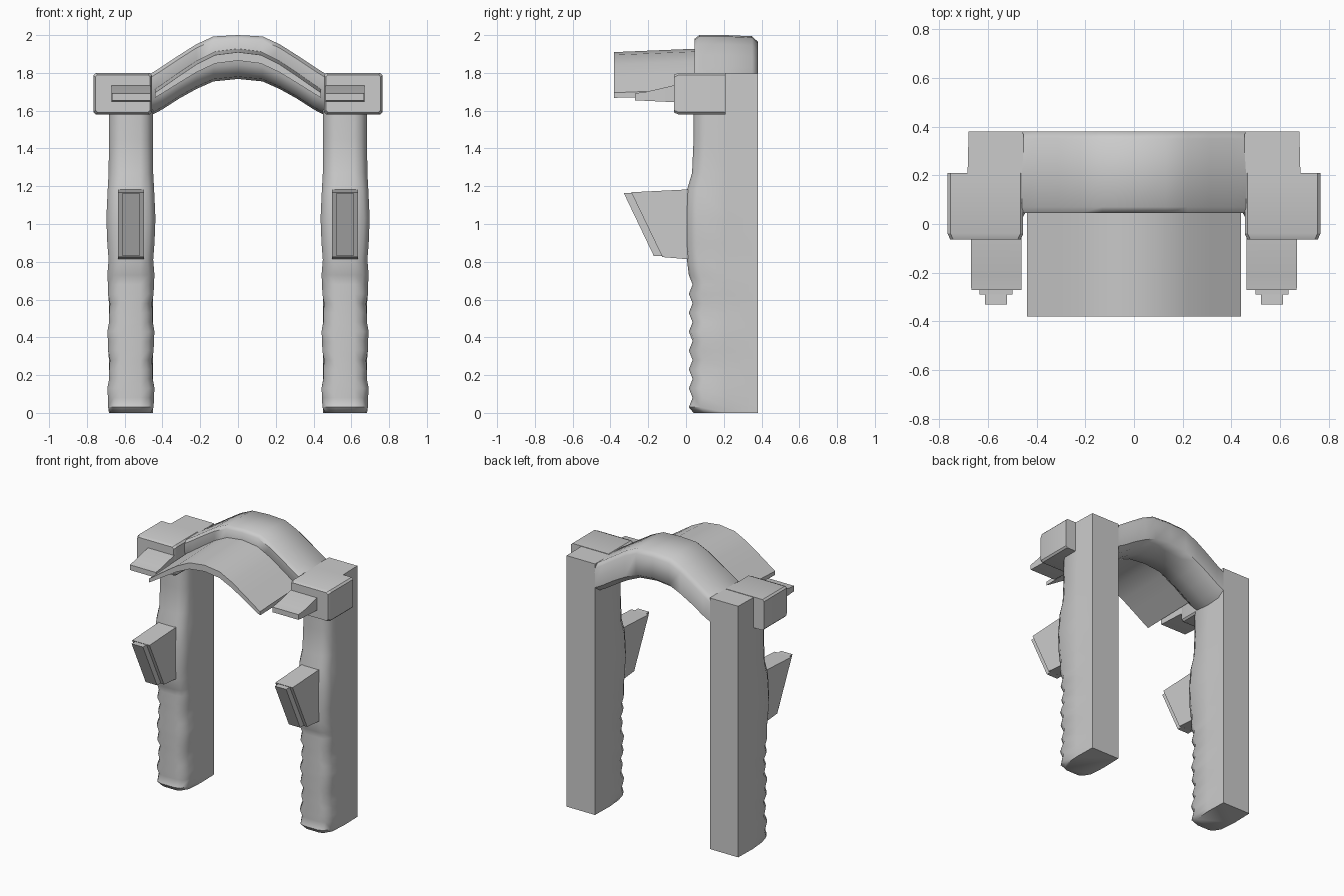
import bpy, bmesh, math

if "Cube" in bpy.data.objects:
    bpy.data.objects.remove(bpy.data.objects["Cube"])


def loft(name, rings, smooth=45, mirror=False):
    """Skin a list of equal-length point rings and cap both ends."""
    bm = bmesh.new()
    rows = [[bm.verts.new(p) for p in r] for r in rings]
    n = len(rows[0])
    for a, b in zip(rows, rows[1:]):
        for i in range(n):
            j = (i + 1) % n
            bm.faces.new((a[i], a[j], b[j], b[i]))
    bm.faces.new(rows[0])
    bm.faces.new(rows[-1])
    bmesh.ops.recalc_face_normals(bm, faces=bm.faces)
    me = bpy.data.meshes.new(name)
    bm.to_mesh(me)
    bm.free()
    ob = bpy.data.objects.new(name, me)
    bpy.context.collection.objects.link(ob)
    bpy.ops.object.select_all(action='DESELECT')
    bpy.context.view_layer.objects.active = ob
    ob.select_set(True)
    bpy.ops.object.shade_smooth_by_angle(angle=math.radians(smooth))
    if mirror:
        m = ob.modifiers.new("mirror", 'MIRROR')
        m.use_axis = (True, False, False)
    return ob


def rect_y(x0, x1, z0, z1, y, c=0.0):
    """Rectangle in the xz plane at depth y, with chamfered corners."""
    if c == 0:
        return [(x0, y, z0), (x1, y, z0), (x1, y, z1), (x0, y, z1)]
    return [(x0 + c, y, z0), (x1 - c, y, z0), (x1, y, z0 + c), (x1, y, z1 - c),
            (x1 - c, y, z1), (x0 + c, y, z1), (x0, y, z1 - c), (x0, y, z0 + c)]


# Legs: flat back, chamfered front, rippled grip below a swollen middle
CX = 0.567


def leg_ring(z, front, w, zb=None):
    half = [(0.112, 0.38), (0.116, 0.22), (w, front + 0.06), (w - 0.03, front + 0.012), (0.05, front)]
    pts = half + [(-x, y) for x, y in reversed(half)]
    return [(CX + x, y, z) for x, y in pts]


rings = [leg_ring(0.0, 0.04, 0.106)]
for k in range(15):
    z = 0.03 + k * 0.05
    ridge = k % 2 == 0
    side = 0.118 + 0.006 * math.cos((z - 0.4) * math.tau / 0.3)
    rings.append(leg_ring(z, 0.015 if ridge else 0.035, side + (0.002 if ridge else -0.002)))
for z, front, w in [(0.81, 0.005, 0.118), (0.90, 0.0, 0.125), (1.03, 0.0, 0.13), (1.18, 0.005, 0.123),
                    (1.27, 0.032, 0.118), (1.45, 0.04, 0.116), (1.60, 0.04, 0.116), (1.797, 0.04, 0.112)]:
    rings.append(leg_ring(z, front, w))
loft("leg", rings, 50, True)

# Corner cap wrapped round the outer front of each leg top
loft("corner_cap", [rect_y(0.465, 0.755, 1.59, 1.79, -0.063, 0.012),
                    rect_y(0.455, 0.765, 1.58, 1.80, -0.04, 0.012),
                    rect_y(0.455, 0.765, 1.58, 1.80, 0.21, 0.012)], 30, True)

# Ledge protruding forward from each cap
loft("cap_ledge", [rect_y(0.462, 0.668, 1.655, 1.692, -0.27),
                   rect_y(0.462, 0.67, 1.652, 1.70, -0.21),
                   rect_y(0.462, 0.67, 1.645, 1.735, -0.06),
                   rect_y(0.462, 0.67, 1.645, 1.735, 0.0)], 20, True)

# Wedge fin on each leg, with a raised front pad
def fin_ring(x, inset, front):
    return [(x, front + 0.165 + inset * 0.3, 0.825 + inset), (x, 0.05, 0.81 + inset),
            (x, 0.05, 1.185 - inset), (x, front, 1.168 - inset)]


loft("leg_fin", [fin_ring(0.498, 0.0, -0.29), fin_ring(0.635, 0.0, -0.29)], 30, True)
pad = lambda x: [(x, -0.17, 0.83), (x, -0.05, 0.83), (x, -0.20, 1.165), (x, -0.33, 1.165)]
loft("fin_pad", [pad(0.522), pad(0.612)], 30, True)

# Arch stations: x, outer height, inner height
half = [(0.0, 2.0, 1.768), (0.13, 1.993, 1.755), (0.22, 1.952, 1.715),
        (0.31, 1.895, 1.665), (0.40, 1.835, 1.607), (0.46, 1.797, 1.575)]
stations = [(-x, a, b) for x, a, b in reversed(half[1:])] + half
loft("arch", [[(x, 0.05, b + 0.075), (x, 0.045, a - 0.02), (x, 0.07, a), (x, 0.21, a), (x, 0.35, a - 0.006),
               (x, 0.38, a - 0.035), (x, 0.38, b + 0.05), (x, 0.33, b + 0.012), (x, 0.22, b), (x, 0.11, b + 0.012)]
              for x, a, b in stations], 55)

# Visor sheet following the arch
vis = [(0.0, 1.91, 1.865), (0.12, 1.895, 1.85), (0.22, 1.845, 1.803),
       (0.32, 1.778, 1.742), (0.40, 1.722, 1.692), (0.44, 1.695, 1.668)]
stations = [(-x, a, b) for x, a, b in reversed(vis[1:])] + vis
loft("visor", [[(x, -0.38, b), (x, -0.38, a), (x, 0.1, a + 0.02), (x, 0.1, b + 0.01)]
               for x, a, b in stations], 40)
